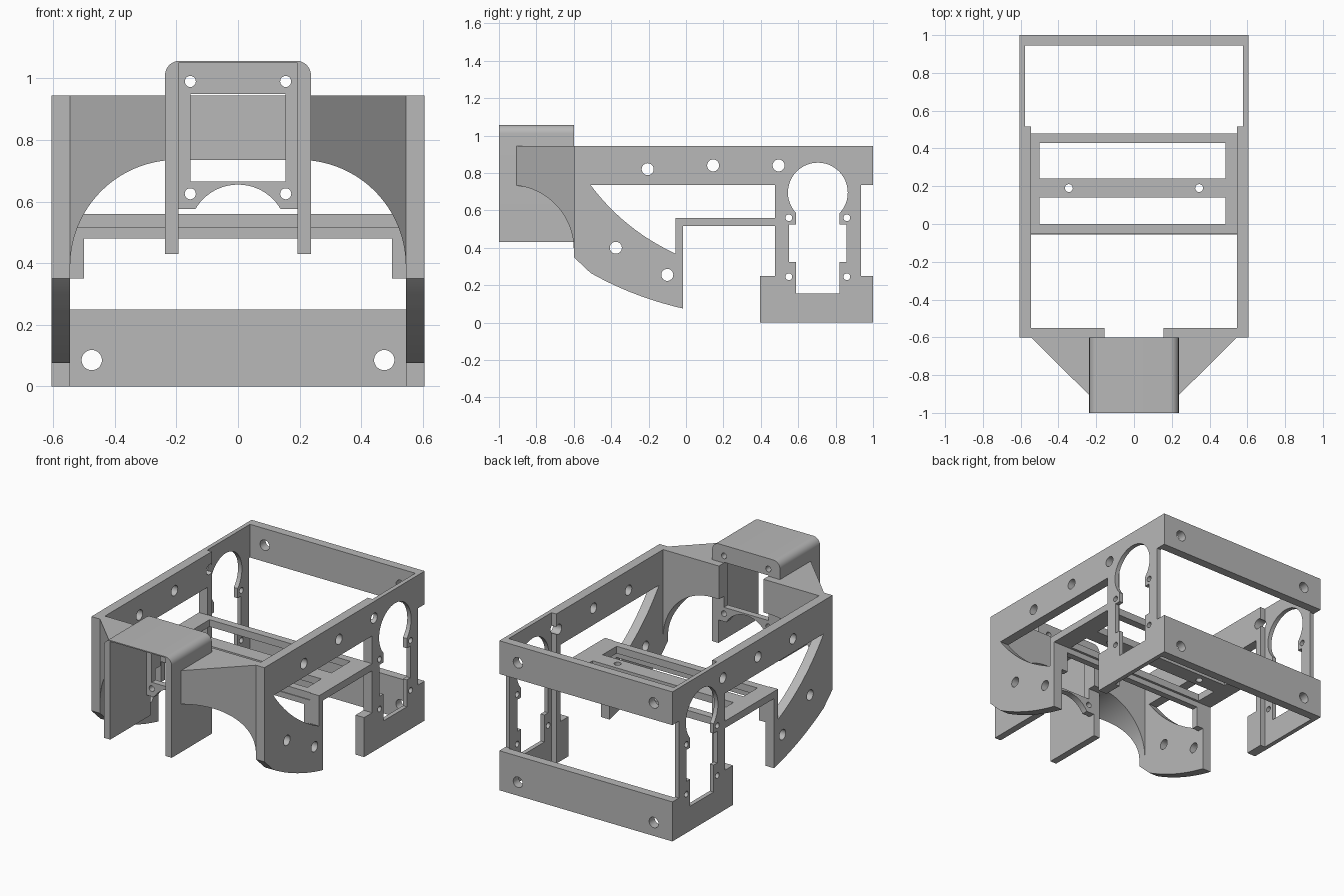
import bpy, bmesh, math
from mathutils import Vector

old = bpy.data.objects.get("Cube")
if old:
    bpy.data.objects.remove(old, do_unlink=True)

grey = bpy.data.materials.new("light grey")
grey.use_nodes = True
grey.diffuse_color = (0.48, 0.48, 0.48, 1)
grey.node_tree.nodes["Principled BSDF"].inputs["Base Color"].default_value = (0.48, 0.48, 0.48, 1)


def prism(name, pts, axis, lo, hi):
    """Extrude a 2D outline along an axis; outline uses the other two axes in xyz order."""
    bm = bmesh.new()
    place = {"x": lambda p: (lo, p[0], p[1]),
             "y": lambda p: (p[0], lo, p[1]),
             "z": lambda p: (p[0], p[1], lo)}[axis]
    face = bm.faces.new([bm.verts.new(place(p)) for p in pts])
    step = Vector([hi - lo if a == axis else 0 for a in "xyz"])
    grown = bmesh.ops.extrude_face_region(bm, geom=[face])
    bmesh.ops.translate(bm, vec=step,
                        verts=[v for v in grown["geom"] if isinstance(v, bmesh.types.BMVert)])
    bmesh.ops.recalc_face_normals(bm, faces=bm.faces)
    mesh = bpy.data.meshes.new(name)
    bm.to_mesh(mesh)
    bm.free()
    mesh.materials.append(grey)
    obj = bpy.data.objects.new(name, mesh)
    bpy.context.collection.objects.link(obj)
    return obj


def rect(a0, a1, b0, b1):
    return [(a0, b0), (a1, b0), (a1, b1), (a0, b1)]


def arc(cx, cy, r, start=0, end=360, n=32):
    last = n if end - start < 360 else n - 1
    angles = [math.radians(start + (end - start) * i / n) for i in range(last + 1)]
    return [(cx + r * math.cos(a), cy + r * math.sin(a)) for a in angles]


def bezier(p0, p1, p2, n=14):
    """Quadratic curve from p0 to p2."""
    return [tuple((1 - t) ** 2 * a + 2 * t * (1 - t) * b + t * t * c
                  for a, b, c in zip(p0, p1, p2)) for t in [i / n for i in range(n + 1)]]


def cut(obj, outlines, axis, lo, hi):
    """Subtract each outline, extruded along the axis, from the object."""
    for pts in outlines:
        tool = prism("cutter", pts, axis, lo, hi)
        tool.hide_render = True
        mod = obj.modifiers.new("cut", "BOOLEAN")
        mod.operation, mod.solver, mod.object = "DIFFERENCE", "EXACT", tool
        bpy.context.view_layer.update()
        deps = bpy.context.evaluated_depsgraph_get()
        mesh = bpy.data.meshes.new_from_object(obj.evaluated_get(deps))
        obj.modifiers.clear()
        obj.data = mesh
        bpy.data.objects.remove(tool, do_unlink=True)


def smooth(obj):
    bpy.ops.object.select_all(action="DESELECT")
    obj.select_set(True)
    bpy.context.view_layer.objects.active = obj
    bpy.ops.object.shade_smooth_by_angle(angle=math.radians(25))


W, INNER = 0.605, 0.545

# Side wall outline: rail, rear post, foot, shelf edge and swept front leg
wall = [(-0.6, 0.945), (1, 0.945), (1, 0.735), (0.935, 0.735), (0.935, 0.25), (1, 0.25),
        (1, 0), (0.395, 0), (0.395, 0.25), (0.475, 0.25), (0.475, 0.515), (-0.015, 0.515)]
wall += bezier((-0.015, 0.075), (-0.28, 0.135), (-0.51, 0.265)) + [(-0.6, 0.35)]
opening = bezier((-0.51, 0.735), (-0.33, 0.495), (-0.055, 0.368))
opening += [(-0.055, 0.56), (0.475, 0.56), (0.475, 0.735)]

# Rear round window with slot and screw tabs
motor_cuts = [arc(0.705, 0.695, 0.16, n=48),
              rect(0.588, 0.822, 0.155, 0.65),
              rect(0.551, 0.857, 0.325, 0.525)]
screws = [arc(y, z, 0.018, n=20) for y in (0.55, 0.86) for z in (0.245, 0.56)]
rail_holes = [arc(y, z, 0.032) for y, z in
              [(-0.205, 0.82), (0.145, 0.84), (0.495, 0.84), (-0.375, 0.4), (-0.1, 0.255)]]

for side, s in (("left", 1), ("right", -1)):
    def span(a, b):
        return sorted((s * a, s * b))

    side_wall = prism(side + "_side_wall", wall, "x", *span(INNER, W))
    cut(side_wall, [opening] + motor_cuts + screws + rail_holes, "x", *span(0.5, 0.65))
    cut(side_wall, [rect(0.517, 1.1, -0.1, 1.1)], "x", *span(0.5, 0.578))
    smooth(side_wall)

    # Front wedge between the side wall and the hood, arched underneath
    plan = [(0.155, -0.55), (INNER, -0.55), (INNER, -0.6), (0.235, -0.908),
            (0.235, -0.6), (0.155, -0.6)]
    wedge = prism(side + "_front_wedge", [(s * x, y) for x, y in plan], "z", 0.39, 0.945)
    arch = arc(0.2, 0.39, 0.345, 0, 90, 40) + [(0.1, 0.735), (0.1, 0.3), (0.545, 0.3)]
    cut(wedge, [[(s * x, z) for x, z in arch]], "y", -1.1, -0.4)
    smooth(wedge)

    # Small bracket below the shelf
    prism(side + "_shelf_bracket", rect(*span(0.5, INNER), 0.35, 0.515), "y", -0.055, -0.015)

# Rear cross members
for name, z0, z1, hole_z in (("upper", 0.735, 0.945, 0.84), ("lower", 0, 0.25, 0.085)):
    beam = prism(name + "_rear_beam", rect(-0.578, 0.578, z0, z1), "y", 0.945, 1)
    cut(beam, [arc(x, hole_z, 0.033) for x in (-0.475, 0.475)], "y", 0.9, 1.1)
    smooth(beam)

# Shelf with two windows and two screw holes
shelf = prism("shelf", rect(-INNER, INNER, -0.05, 0.478), "z", 0.515, 0.56)
cut(shelf, [rect(-0.5, 0.485, 0.24, 0.43), rect(-0.5, 0.485, 0, 0.14)]
    + [arc(x, 0.19, 0.021, n=20) for x in (-0.345, 0.345)], "z", 0.4, 0.7)
smooth(shelf)
prism("shelf_front_lip", rect(-0.5, 0.5, 0.48, 0.515), "y", -0.055, -0.015)

# Hood: rounded roof and two hanging cheeks
hood_outline = [(0.237, 0.43)] + arc(0.19, 1.01, 0.047, 0, 90, 10)
hood_outline += arc(-0.19, 1.01, 0.047, 90, 180, 10) + [(-0.237, 0.43)]
hood_outline += [(-0.193, 0.43), (-0.193, 1.05), (0.193, 1.05), (0.193, 0.43)]
smooth(prism("hood", hood_outline, "y", -1, -0.6))

# Mounting frame at the back of the hood
frame = prism("hood_mounting_frame", rect(-0.193, 0.193, 0.575, 1.05), "y", -0.64, -0.6)
cut(frame, [rect(-0.155, 0.155, 0.665, 0.95), arc(0, 0.495, 0.16, n=64)]
    + [arc(x, z, 0.018, n=20) for x in (-0.155, 0.155) for z in (0.625, 0.99)], "y", -0.7, -0.5)
smooth(frame)
